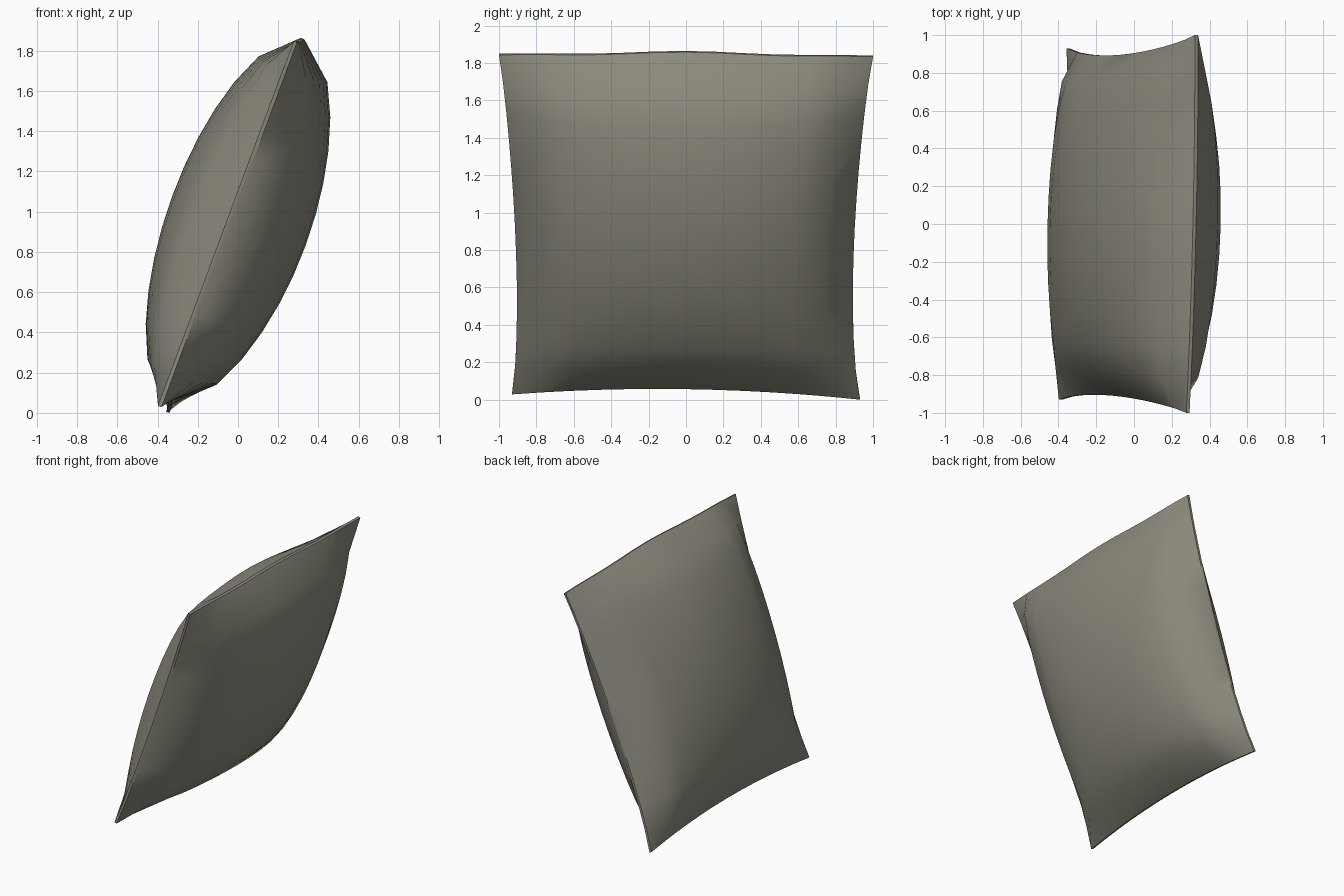
import bpy, bmesh, math
from mathutils import Vector

if "Cube" in bpy.data.objects:
    bpy.data.objects.remove(bpy.data.objects["Cube"])

N = 12                                   # grid divisions per side
NORMAL = Vector((0.938, 0, -0.345))      # facing of the leaning cushion
HALF_SEAM = 0.009

# Seam corners: bottom/top, front/back
BF, BB = Vector((-0.365, -0.93, 0.04)), Vector((-0.325, 0.93, 0.012))
TF, TB = Vector((0.31, -1.0, 1.855)), Vector((0.355, 1.0, 1.845))


def seam_point(u, t):
    """Middle sheet of the cushion, with edges bowed inwards."""
    a, b = (u + 1) / 2, (t + 1) / 2
    p = BF.lerp(BB, a).lerp(TF.lerp(TB, a), b)
    side = (1 - t * t) ** 0.8 * (1 - 0.2 * t)
    p.y += side * (0.05 * (1 - a) - 0.063 * a)
    ends = 1 - u * u
    p += Vector((0.03, 0, 0.042)) * ends * (1 - b)       # bottom edge rises
    p += Vector((0.012, 0, 0.02)) * ends * b             # top edge bulges
    p.z -= 0.012 * math.sin(math.pi * abs(u)) ** 2 * b   # slight wave
    return p


def bulge(u, t):
    return max(0, 1 - u * u) ** 0.5 * max(0, 1 - t * t) ** 0.58


bm = bmesh.new()


def panel(sign, depth):
    grid = []
    for i in range(N + 1):
        t = -1 + 2 * i / N
        row = []
        for j in range(N + 1):
            u = -1 + 2 * j / N
            d = sign * (HALF_SEAM + depth * bulge(u, t))
            row.append(bm.verts.new(seam_point(u, t) + NORMAL * d))
        grid.append(row)
    for i in range(N):
        for j in range(N):
            q = [grid[i][j], grid[i][j + 1], grid[i + 1][j + 1], grid[i + 1][j]]
            bm.faces.new(q)
    rim = grid[0][:-1] + [r[-1] for r in grid[:-1]]
    rim += grid[-1][:0:-1] + [r[0] for r in grid[:0:-1]]
    return rim


# Two stuffed panels joined by a narrow seam band
rim_a = panel(1, 0.36)
rim_b = panel(-1, 0.33)
for k in range(len(rim_a)):
    m = (k + 1) % len(rim_a)
    bm.faces.new([rim_a[k], rim_a[m], rim_b[m], rim_b[k]])
bmesh.ops.recalc_face_normals(bm, faces=bm.faces)

# Stand on the ground and centre
for axis in range(3):
    lo = min(v.co[axis] for v in bm.verts)
    hi = max(v.co[axis] for v in bm.verts)
    shift = lo if axis == 2 else (lo + hi) / 2
    for v in bm.verts:
        v.co[axis] -= shift

mesh = bpy.data.meshes.new("cushion")
bm.to_mesh(mesh)
bm.free()
cushion = bpy.data.objects.new("cushion", mesh)
bpy.context.collection.objects.link(cushion)

# Fabric colour
fabric = bpy.data.materials.new("olive grey fabric")
fabric.diffuse_color = (0.265, 0.255, 0.205, 1)
fabric.use_nodes = True
fabric.node_tree.nodes["Principled BSDF"].inputs["Base Color"].default_value = fabric.diffuse_color
mesh.materials.append(fabric)

bpy.context.view_layer.objects.active = cushion
cushion.select_set(True)
bpy.ops.object.shade_smooth_by_angle(angle=math.radians(40))
